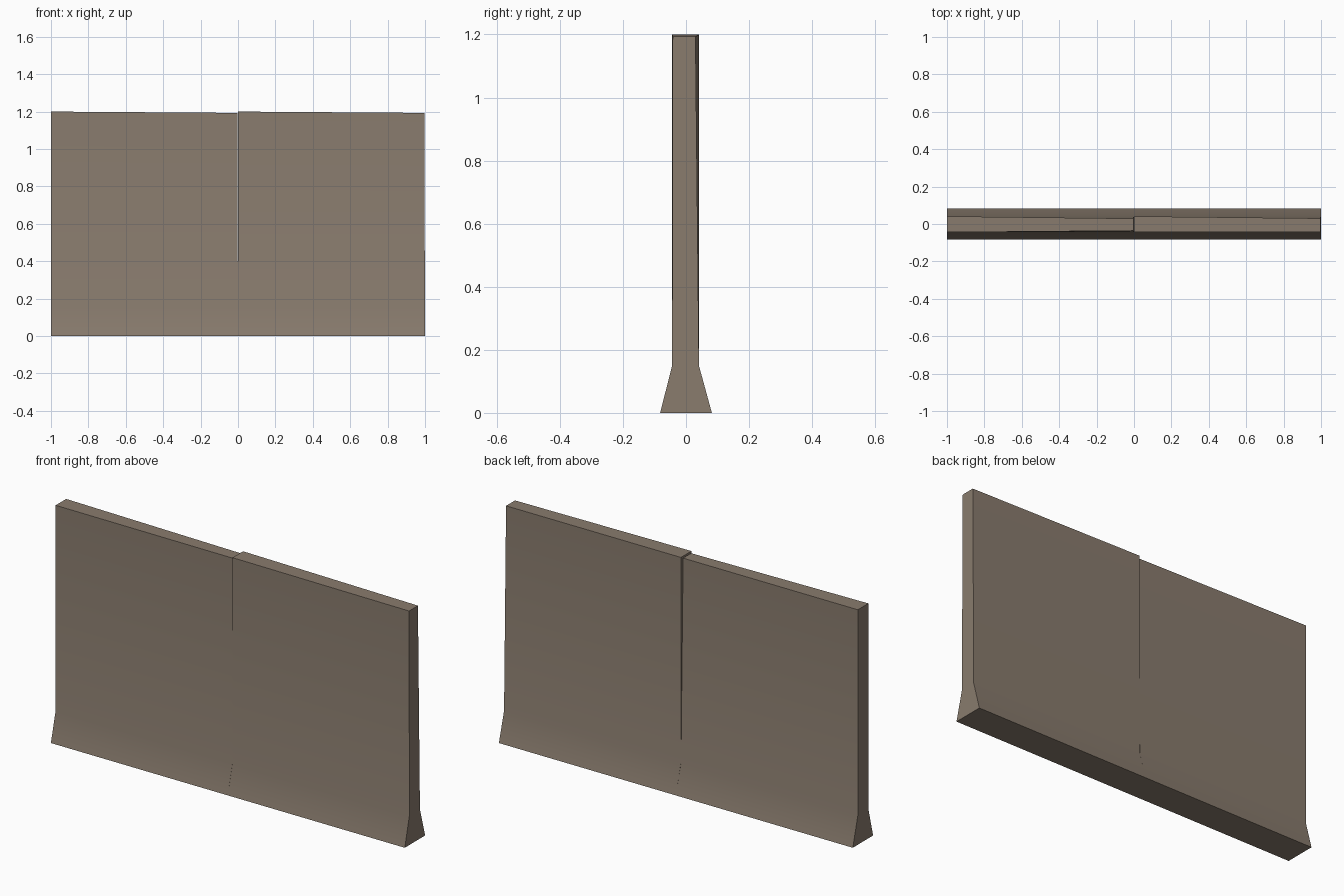
import bpy, bmesh, math

if "Cube" in bpy.data.objects:
    bpy.data.objects.remove(bpy.data.objects["Cube"])

stone = bpy.data.materials.new("warm grey concrete")
stone.diffuse_color = (0.25, 0.20, 0.155, 1)
stone.use_nodes = True
stone.node_tree.nodes["Principled BSDF"].inputs["Base Color"].default_value = stone.diffuse_color


def section(bm, x_base, x_top, front, back, height):
    """Flared wall cross-section; front and back are the y values at the top."""
    pts = [(-0.082, 0), (0.082, 0), (0.041, 0.15), (back, height),
           (front, height), (-0.044, 0.15)]
    return [bm.verts.new((x_base + (x_top - x_base) * z / height, y, z)) for y, z in pts]


def panel(name, x0, x1, end_front, end_back):
    """Wall panel that narrows slightly towards its right end."""
    bm = bmesh.new()
    a = section(bm, x0, x0, -0.044, 0.041, 1.2)
    b = section(bm, x1, x1 - 0.004, end_front, end_back, 1.193)
    bm.faces.new(a)
    bm.faces.new(b[::-1])
    n = len(a)
    for i in range(n):
        j = (i + 1) % n
        bm.faces.new((a[i], b[i], b[j], a[j]))
    bmesh.ops.recalc_face_normals(bm, faces=bm.faces)
    mesh = bpy.data.meshes.new(name)
    bm.to_mesh(mesh)
    bm.free()
    mesh.materials.append(stone)
    ob = bpy.data.objects.new(name, mesh)
    bpy.context.collection.objects.link(ob)
    # Soft bend at the flared foot, crisp corners elsewhere
    bpy.ops.object.select_all(action='DESELECT')
    ob.select_set(True)
    bpy.context.view_layer.objects.active = ob
    bpy.ops.object.shade_smooth_by_angle(angle=math.radians(30))
    return ob


# Two panels butted together at the centre
panel("left_wall_panel", -1, 0, -0.036, 0.029)
panel("right_wall_panel", 0, 1, -0.042, 0.030)
